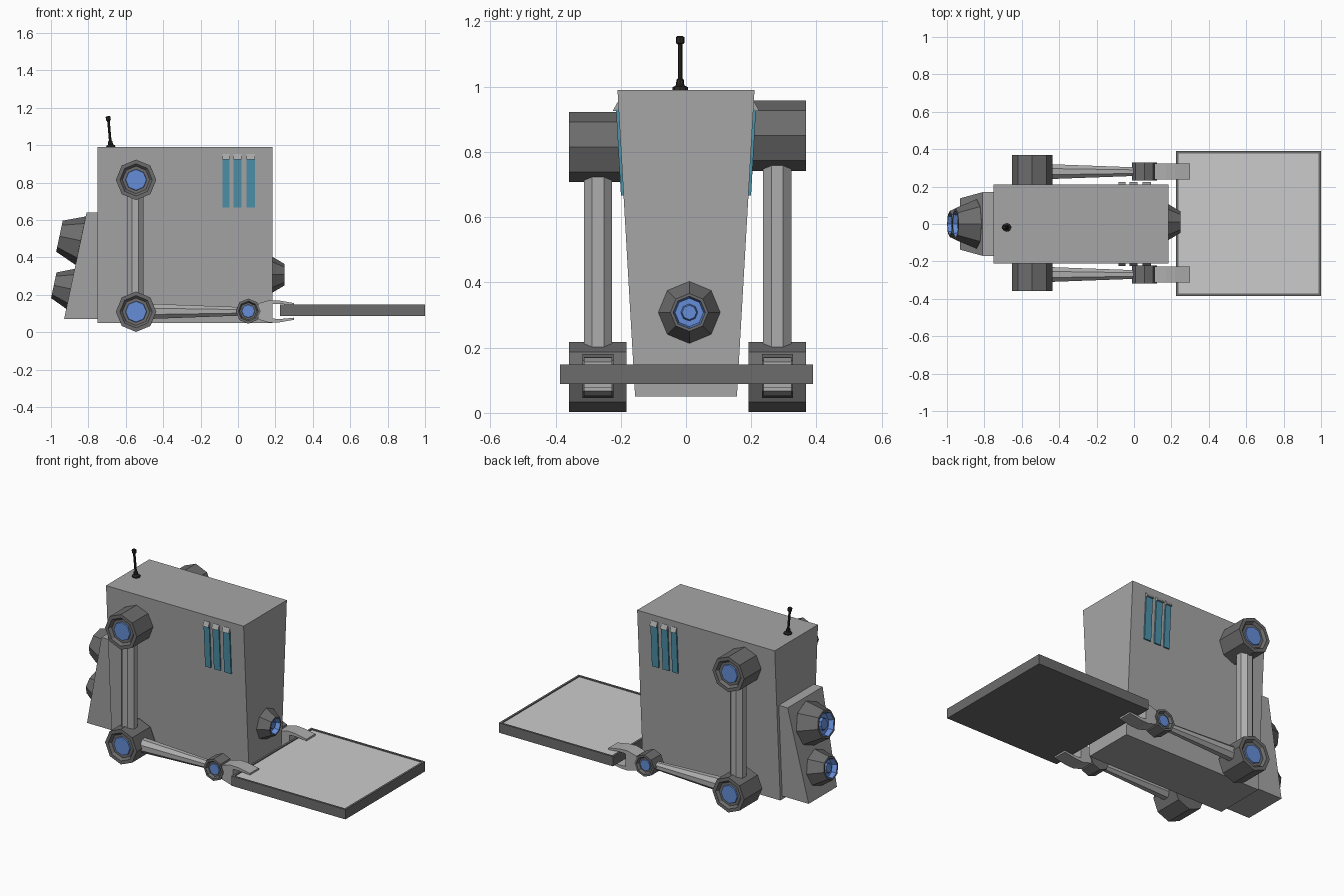
import bpy, bmesh, math
from mathutils import Vector

if "Cube" in bpy.data.objects:
    bpy.data.objects.remove(bpy.data.objects["Cube"])


def material(name, rgb):
    m = bpy.data.materials.new(name)
    m.diffuse_color = (*rgb, 1)
    m.use_nodes = True
    m.node_tree.nodes["Principled BSDF"].inputs["Base Color"].default_value = m.diffuse_color
    return m


BODY = material("mid gray", (0.38, 0.38, 0.38))
DARK = material("dark gray", (0.15, 0.15, 0.15))
LIGHT = material("light gray", (0.6, 0.6, 0.6))
ROD = material("rod gray", (0.42, 0.42, 0.42))
BLUE = material("glow blue", (0.13, 0.27, 0.68))
TEAL = material("vent teal", (0.075, 0.29, 0.41))
BLACK = material("antenna black", (0.025, 0.021, 0.019))


def finish(name, bm, mats):
    bmesh.ops.recalc_face_normals(bm, faces=bm.faces)
    me = bpy.data.meshes.new(name)
    bm.to_mesh(me)
    bm.free()
    for m in mats:
        me.materials.append(m)
    ob = bpy.data.objects.new(name, me)
    bpy.context.collection.objects.link(ob)
    return ob


def lathe(name, origin, axis, profile, mats, sides=8, phase=0.0, glow_from=99):
    """Faceted solid of (radius, height) rings; faces from ring glow_from on use mats[1]."""
    bm = bmesh.new()
    o, d = Vector(origin), Vector(axis).normalized()
    ref = Vector((1, 0, 0)) if abs(d.z) > 0.9 else Vector((0, 0, 1))
    w = (ref - d * ref.dot(d)).normalized()
    v = d.cross(w)
    rings = []
    for r, h in profile:
        angs = [phase + 2 * math.pi * i / sides for i in range(sides)]
        rings.append([bm.verts.new(o + d * h + (w * math.cos(a) + v * math.sin(a)) * r) for a in angs])
    bm.faces.new(rings[0])
    for k in range(len(rings) - 1):
        for i in range(sides):
            j = (i + 1) % sides
            f = bm.faces.new((rings[k][i], rings[k][j], rings[k + 1][j], rings[k + 1][i]))
            f.material_index = int(k >= glow_from)
    bm.faces.new(rings[-1]).material_index = int(glow_from < 99)
    return finish(name, bm, mats)


def prism(name, pts, lo, hi, mat):
    """Extrude an xz profile along y, between lo(z) and hi(z)."""
    bm = bmesh.new()
    a = [bm.verts.new((x, lo(z), z)) for x, z in pts]
    b = [bm.verts.new((x, hi(z), z)) for x, z in pts]
    bm.faces.new(a)
    bm.faces.new(b)
    for i in range(len(pts)):
        j = (i + 1) % len(pts)
        bm.faces.new((a[i], a[j], b[j], b[i]))
    return finish(name, bm, [mat])


def rect(x0, x1, z0, z1):
    return [(x0, z0), (x1, z0), (x1, z1), (x0, z1)]


def wall(z):
    """Half width of the tapered body at height z."""
    return 0.156 + (z - 0.05) * 0.054 / 0.94


# Tapered body and sloped rear panel
prism("body", rect(-0.75, 0.185, 0.05, 0.99), lambda z: -wall(z), wall, BODY)
prism("rear_panel", [(-0.75, 0.07), (-0.93, 0.07), (-0.81, 0.64), (-0.75, 0.64)],
      lambda z: -wall(z) + 0.02, lambda z: wall(z) - 0.02, BODY)


# Nozzles with a recessed blue core
def nozzle(name, origin, axis, r0, r1, h):
    lathe(name, origin, axis,
          [(r0 * 0.9, -0.02), (r0, 0), (r1, h), (r1 * 0.85, h), (r1 * 0.75, h - 0.03), (r1 * 0.45, h - 0.03),
           (r1 * 0.38, h - 0.015)], [DARK, BLUE], glow_from=3)


slope = (-0.978, 0, 0.206)
nozzle("front_nozzle", (0.185, 0.01, 0.308), (1, 0, 0), 0.095, 0.058, 0.063)
nozzle("upper_rear_nozzle", (-0.842, 0, 0.49), slope, 0.132, 0.085, 0.115)
nozzle("lower_rear_nozzle", (-0.894, 0, 0.232), slope, 0.11, 0.07, 0.093)

# Antenna
lathe("antenna", (-0.68, -0.018, 0.99), (-0.09, 0, 1),
      [(0.024, -0.004), (0.024, 0.008), (0.013, 0.014), (0.011, 0.032), (0.007, 0.036),
       (0.007, 0.14), (0.013, 0.144), (0.013, 0.162), (0.008, 0.166)], [BLACK])


# Octagonal joint with a sunken blue disc on its outer face
def joint(name, x, y, z, s, r, length):
    lathe(name, (x, y, z), (0, s, 0),
          [(r, -length / 2), (r, length / 2), (r * 0.8, length / 2), (r * 0.68, length / 2 - 0.015),
           (r * 0.53, length / 2 - 0.015), (r * 0.51, length / 2 - 0.008)],
          [DARK, BLUE], glow_from=4)


# Clamp profile gripping the tray edge
CLAMP = [(0.11, 0.155), (0.17, 0.172), (0.22, 0.17), (0.30, 0.156), (0.30, 0.145), (0.225, 0.152),
         (0.185, 0.15), (0.185, 0.073), (0.225, 0.071), (0.30, 0.078), (0.30, 0.067), (0.22, 0.053),
         (0.17, 0.051), (0.11, 0.068)]

for side, s, top in (("front", -1, 0.815), ("back", 1, 0.85)):
    # Arm: shoulder, upright rod, elbow, forearm, wrist, clamp
    y = 0.005 + s * 0.275
    joint(side + "_shoulder", -0.545, y, top, s, 0.108, 0.176)
    joint(side + "_elbow", -0.545, y, 0.11, s, 0.108, 0.176)
    joint(side + "_wrist", 0.055, y, 0.113, s, 0.067, 0.095)
    lathe(side + "_upright_rod", (-0.55, y, 0.15), (0, 0, 1), [(0.047, 0), (0.047, top - 0.2)],
          [ROD], phase=math.pi / 8)
    lathe(side + "_forearm", (-0.5, y, 0.112), (1, 0, 0), [(0.045, 0), (0.024, 0.53)],
          [ROD], phase=math.pi / 8)
    prism(side + "_clamp", CLAMP, lambda z: y - 0.043, lambda z: y + 0.043, ROD)

    # Vents with sloping hoods
    for i, (x0, x1) in enumerate(((-0.084, -0.046), (-0.024, 0.02), (0.046, 0.092))):
        prism(f"{side}_vent_{i + 1}", rect(x0, x1, 0.667, 0.93),
              lambda z: s * (wall(z) - 0.01), lambda z: s * (wall(z) + 0.008), TEAL)
        prism(f"{side}_vent_hood_{i + 1}", rect(x0, x1, 0.925, 0.952),
              lambda z: s * (wall(z) - 0.01),
              lambda z: s * (0.225 - (z - 0.925) * 0.55), BODY)

# Tray: dark frame with a light inset surface
bm = bmesh.new()
bmesh.ops.create_cube(bm, size=1)
for v in bm.verts:
    v.co = (0.6125 + v.co.x * 0.775, 0.002 + v.co.y * 0.775, 0.118 + v.co.z * 0.06)
top_face = [max(bm.faces, key=lambda f: f.calc_center_median().z)]
bmesh.ops.inset_region(bm, faces=top_face, thickness=0.018)
bmesh.ops.inset_region(bm, faces=top_face, thickness=0.001, depth=-0.005)
top_face[0].material_index = 1
finish("tray", bm, [DARK, LIGHT])
